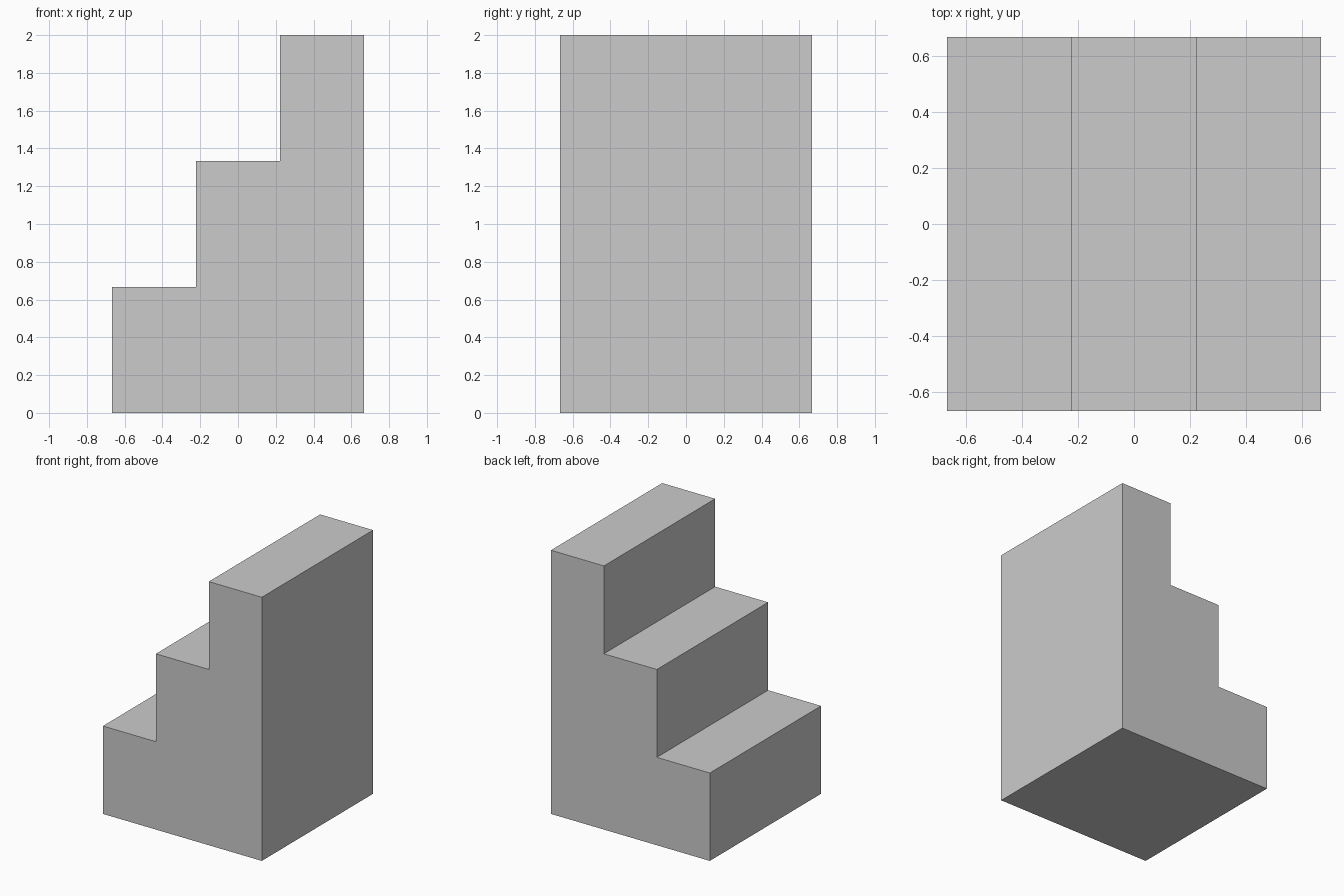
import bpy, bmesh

if "Cube" in bpy.data.objects:
    bpy.data.objects.remove(bpy.data.objects["Cube"])

STEPS = 3
WIDTH = 4 / 3          # extent along x and y
HEIGHT = 2.0
run, rise = WIDTH / STEPS, HEIGHT / STEPS
half = WIDTH / 2

# Stepped side profile in x-z, climbing towards +x
profile = [(half, 0), (-half, 0)]
for i in range(STEPS):
    x, z = -half + i * run, (i + 1) * rise
    profile += [(x, z), (x + run, z)]

# Extrude the profile along y into a solid staircase
bm = bmesh.new()
face = bm.faces.new([bm.verts.new((x, -half, z)) for x, z in profile])
extruded = bmesh.ops.extrude_face_region(bm, geom=[face], use_keep_orig=True)
verts = [g for g in extruded["geom"] if isinstance(g, bmesh.types.BMVert)]
bmesh.ops.translate(bm, verts=verts, vec=(0, WIDTH, 0))
bmesh.ops.recalc_face_normals(bm, faces=bm.faces)

mesh = bpy.data.meshes.new("stairs")
bm.to_mesh(mesh)
bm.free()
stairs = bpy.data.objects.new("stairs", mesh)
bpy.context.collection.objects.link(stairs)
